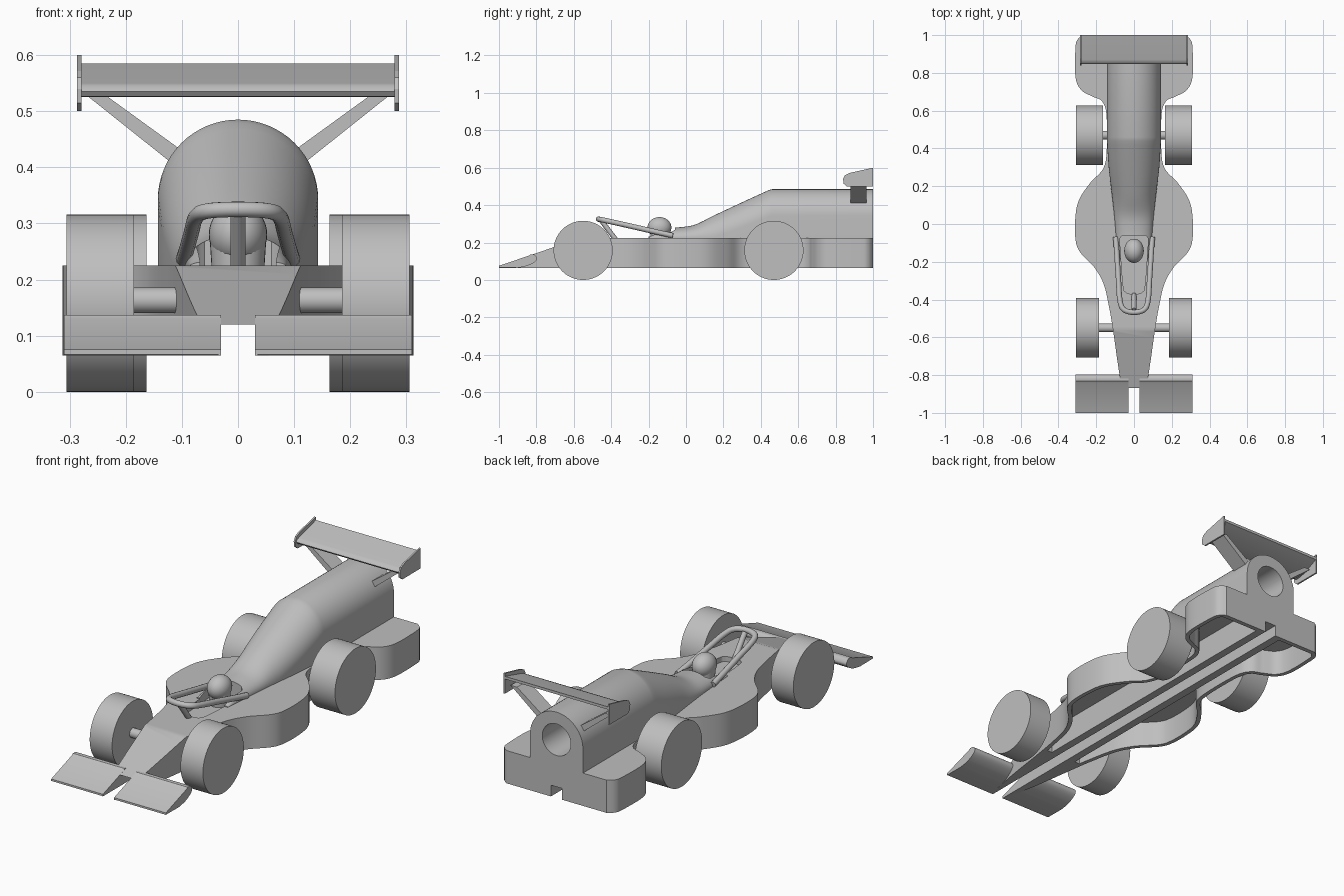
import bpy, bmesh, math
from mathutils import Vector

if "Cube" in bpy.data.objects:
    bpy.data.objects.remove(bpy.data.objects["Cube"], do_unlink=True)

grey = bpy.data.materials.new("plain_grey")
grey.use_nodes = True
colour = (0.52, 0.52, 0.52, 1)
grey.diffuse_color = colour
grey.node_tree.nodes["Principled BSDF"].inputs["Base Color"].default_value = colour


def finish(name, bm):
    bmesh.ops.recalc_face_normals(bm, faces=bm.faces)
    mesh = bpy.data.meshes.new(name)
    bm.to_mesh(mesh)
    bm.free()
    mesh.materials.append(grey)
    ob = bpy.data.objects.new(name, mesh)
    bpy.context.collection.objects.link(ob)
    return ob


def loft(name, rings):
    """Skin closed rings of equal length and cap both ends."""
    bm = bmesh.new()
    loops = [[bm.verts.new(p) for p in ring] for ring in rings]
    n = len(loops[0])
    for a, b in zip(loops, loops[1:]):
        for i in range(n):
            bm.faces.new((a[i], a[(i + 1) % n], b[(i + 1) % n], b[i]))
    bm.faces.new(loops[0])
    bm.faces.new(loops[-1])
    return finish(name, bm)


def prism(name, pts, axis, lo, hi):
    """Extrude a 2D profile along the given axis."""
    def place(p, t):
        return {"x": (t, p[0], p[1]), "y": (p[0], t, p[1]), "z": (p[0], p[1], t)}[axis]
    return loft(name, [[place(p, t) for p in pts] for t in (lo, hi)])


def disc(name, axis, a, b, r, lo, hi, n=64):
    pts = [(a + r * math.cos(2 * math.pi * i / n), b + r * math.sin(2 * math.pi * i / n)) for i in range(n)]
    return prism(name, pts, axis, lo, hi)


def spline(pts, steps=6):
    """Catmull-Rom curve through the points."""
    p = [Vector(q) for q in pts]
    p = [p[0]] + p + [p[-1]]
    out = []
    for a, b, c, d in zip(p, p[1:], p[2:], p[3:]):
        for k in range(steps):
            t = k / steps
            out.append(0.5 * (2 * b + (c - a) * t + (2 * a - 5 * b + 4 * c - d) * t * t
                              + (3 * b - a - 3 * c + d) * t ** 3))
    return out + [p[-1]]


def activate(ob):
    bpy.ops.object.select_all(action="DESELECT")
    ob.select_set(True)
    bpy.context.view_layer.objects.active = ob


def carve(ob, cutters):
    for c in cutters:
        mod = ob.modifiers.new("cut", "BOOLEAN")
        mod.operation = "DIFFERENCE"
        mod.solver = "EXACT"
        mod.object = c
        activate(ob)
        bpy.ops.object.modifier_apply(modifier=mod.name)


def smooth(ob, angle=30):
    activate(ob)
    bpy.ops.object.shade_smooth_by_angle(angle=math.radians(angle))


# Lower body and side pods from a mirrored plan outline
side = spline([(.27, 1), (.3, .975), (.31, .93), (.31, .78), (.28, .71), (.22, .675), (.17, .65),
               (.146, .58), (.145, .38), (.165, .29), (.23, .22), (.29, .13), (.31, .04),
               (.31, -.08), (.285, -.15), (.21, -.23), (.16, -.32), (.13, -.45), (.11, -.57),
               (.073, -.82), (.035, -1)])
outline = list(side) + [Vector((-p.x, p.y)) for p in reversed(side)]
chassis = prism("chassis", outline, "z", .065, .225)

# Hollow beneath the pods, leaving a thin wall and a central beam
inner = []
for a, p, b in zip(side, side[1:], side[2:]):
    d = (b - a).normalized()
    q = p + Vector((d.y, -d.x)) * .02
    if -.52 < q.y < .98:
        inner.append(q)
pocket = inner + [Vector((.07, inner[-1].y)), Vector((.07, inner[0].y))]
cutters = [prism("pocket_cutter", [(s * p.x, p.y) for p in pocket], "z", 0, .19) for s in (1, -1)]

# Sloping nose and the groove along the underside
cutters.append(prism("nose_cutter", [(-1.1, .0414), (-.47, .2556), (-1.1, .4)], "x", -.5, .5))
cutters.append(prism("groove_cutter", [(-.03, 0), (.03, 0), (.03, .12), (-.03, .12)], "y", -1.2, 1.2))

# Cockpit opening
opening = spline([(.06, -.06), (.073, -.075), (.074, -.1), (.058, -.32), (.045, -.36), (.02, -.37)])
cockpit = prism("cockpit_cutter", opening + [Vector((-p.x, p.y)) for p in reversed(opening)], "z", .2, .4)
cutters.append(cockpit)
carve(chassis, cutters)
smooth(chassis)

# Engine cover lofted from arches: (y, half width, top height)
rings = []
stations = spline([(-.2, .085, .235), (-.15, .089, .262), (-.1, .093, .277), (-.03, .098, .282),
                   (.05, .105, .296), (.155, .117, .347), (.3, .134, .415), (.44, .143, .479)], 4)
stations += [Vector((.46, .143, .485)), Vector((1, .143, .485))]
for y, w, h in stations:
    base = max(.225, h - w)
    arch = [(w * math.cos(math.pi * i / 32), y, base + (h - base) * math.sin(math.pi * i / 32)) for i in range(33)]
    rings.append([(w, y, .21)] + arch + [(-w, y, .21)])
cover = loft("engine_cover", rings)
bore = disc("bore_cutter", "y", 0, .35, .077, .5, 1.2)
carve(cover, [cockpit, bore])
smooth(cover, 25)
for c in cutters + [bore]:
    bpy.data.objects.remove(c, do_unlink=True)

# Wheels and axles
for end, y, x in (("front", -.55, .185), ("rear", .47, .163)):
    smooth(disc(end + "_axle", "x", y, .163, .023, -x - .01, x + .01, 32))
    for label, s in (("left", 1), ("right", -1)):
        smooth(disc(end + "_wheel_" + label, "x", y, .158, .158, s * x, s * .306, 96))

# Front wing halves, rear wing plates and struts
foil = [(-1, .066), (-1, .0754), (-.84, .13)] + list(spline(
    [(-.832, .1365), (-.81, .135), (-.796, .115), (-.81, .095), (-.85, .075), (-.9, .065)], 4))
plate = [(1, .5), (1, .6), (.875, .572), (.85, .56), (.84, .54), (.842, .515), (.86, .5)]
strut = [(.1, .43), (.115, .405), (.272, .53), (.238, .53)]
for label, s in (("left", 1), ("right", -1)):
    smooth(prism("front_wing_" + label, foil, "x", s * .03, s * .31))
    prism("rear_end_plate_" + label, plate, "x", s * .279, s * .287)
    prism("rear_strut_" + label, [(s * x, z) for x, z in strut], "y", .88, .965)
blade = [(1, .572), (1, .585), (.87, .55), (.855, .545), (.848, .535), (.855, .526), (.87, .525), (.92, .535)]
smooth(prism("rear_wing_blade", blade, "x", -.28, .28), 45)


def tube(name, pts, r):
    curve = bpy.data.curves.new(name, "CURVE")
    curve.dimensions = "3D"
    curve.bevel_depth = r
    curve.bevel_resolution = 4
    curve.use_fill_caps = True
    sp = curve.splines.new("POLY")
    sp.points.add(len(pts) - 1)
    for q, p in zip(sp.points, pts):
        q.co = (*p, 1)
    ob = bpy.data.objects.new(name, curve)
    bpy.context.collection.objects.link(ob)
    activate(ob)
    bpy.ops.object.convert(target="MESH")
    ob = bpy.context.object
    ob.data.materials.clear()
    ob.data.materials.append(grey)
    smooth(ob, 50)


# Head guard hoop with its central post
half = [(.097, -.07, .237), (.092, -.14, .252), (.083, -.28, .284), (.075, -.4, .311), (.055, -.452, .322)]
hoop = half + [(0, -.468, .325)] + [(-x, y, z) for x, y, z in reversed(half)]
tube("guard_hoop", spline(hoop), .014)
tube("guard_post", [(0, -.455, .32), (0, -.375, .215)], .013)

# Driver helmet and shoulders
bm = bmesh.new()
bmesh.ops.create_uvsphere(bm, u_segments=32, v_segments=20, radius=1)
for v in bm.verts:
    v.co = (v.co.x * .052, v.co.y * .064 - .142, v.co.z * .056 + .28)
smooth(finish("helmet", bm), 40)
bm = bmesh.new()
bmesh.ops.create_cone(bm, cap_ends=True, segments=32, radius1=.045, radius2=.051, depth=.09)
bmesh.ops.translate(bm, verts=bm.verts, vec=(0, -.142, .235))
smooth(finish("driver_neck", bm), 40)
